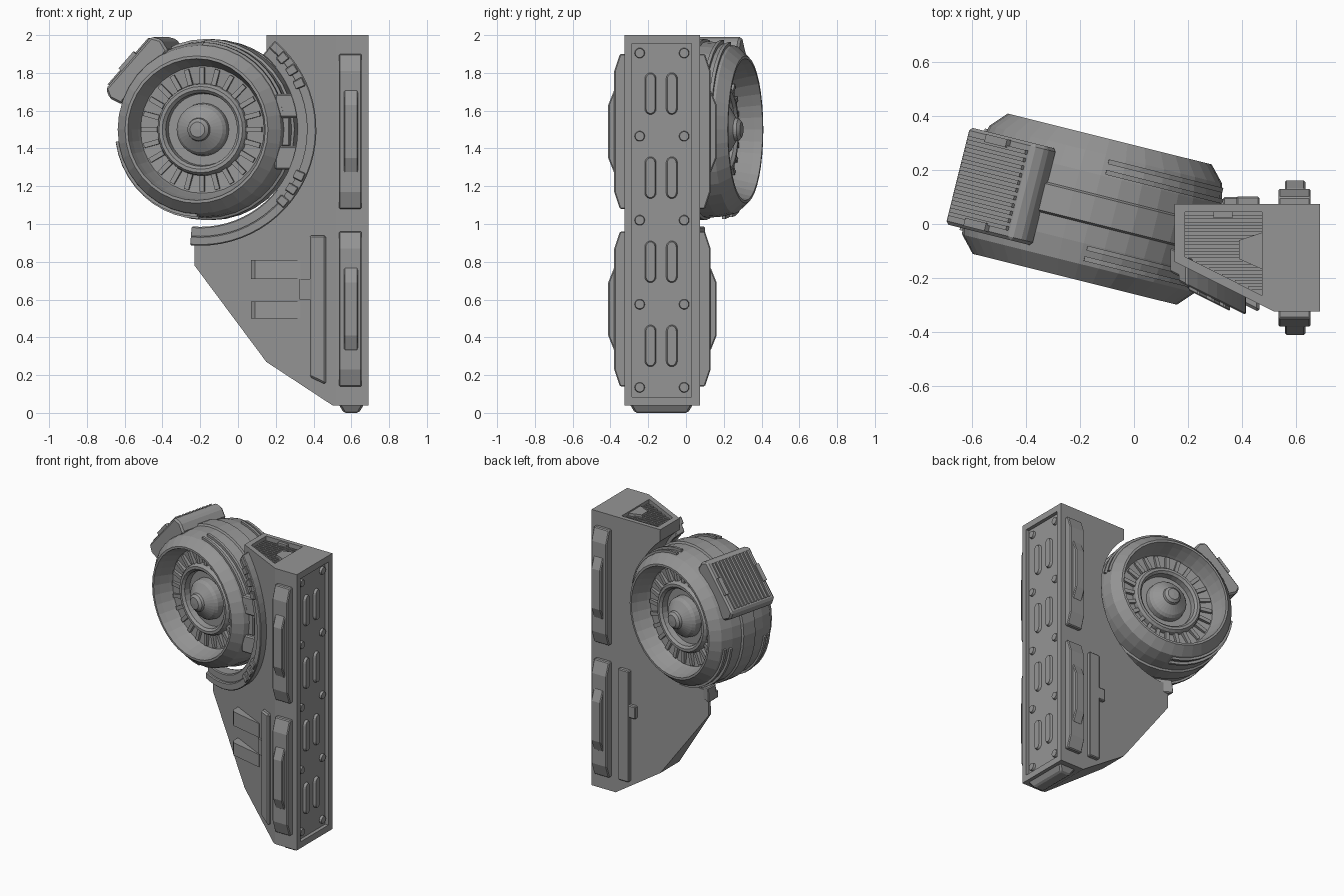
import bpy, bmesh
from math import sin, cos, radians, pi
from mathutils import Matrix

if "Cube" in bpy.data.objects:
    bpy.data.objects.remove(bpy.data.objects["Cube"])

I = Matrix.Identity(4)
ENG = Matrix.Translation((-0.155, 0.055, 1.5)) @ Matrix.Rotation(radians(-14), 4, 'Z')
ACX, ACZ = -0.2, 1.5                       # centre of the saddle arc
DARK = bpy.data.materials.new("dark_grey")
DARK.diffuse_color = (0.3, 0.3, 0.3, 1)
DARK.use_nodes = True
DARK.node_tree.nodes["Principled BSDF"].inputs["Base Color"].default_value = DARK.diffuse_color


def finish(name, bm, bevel=0):
    bmesh.ops.recalc_face_normals(bm, faces=bm.faces)
    me = bpy.data.meshes.new(name)
    bm.to_mesh(me)
    bm.free()
    me.materials.append(DARK)
    ob = bpy.data.objects.new(name, me)
    bpy.context.collection.objects.link(ob)
    if bevel:
        m = ob.modifiers.new("bevel", 'BEVEL')
        m.width, m.segments = bevel, 1
    return ob


def add_prism(bm, pts, fa, fb):
    """Join two copies of an outline, placed by fa and fb."""
    a = [bm.verts.new(fa(*p)) for p in pts]
    b = [bm.verts.new(fb(*p)) for p in pts]
    bm.faces.new(a)
    bm.faces.new(b[::-1])
    for i in range(len(pts)):
        j = (i + 1) % len(pts)
        bm.faces.new((a[i], b[i], b[j], a[j]))


def boxes(name, items, bevel=0):
    """items: (centre, size, matrix)"""
    bm = bmesh.new()
    for c, s, m in items:
        bmesh.ops.create_cube(bm, size=1, matrix=m @ Matrix.Translation(c) @ Matrix.Diagonal((*s, 1)))
    return finish(name, bm, bevel)


def slope(x):
    """y of the slanted front face of the pylon"""
    return max(-0.325, -0.14 - 0.5 * (x - 0.15))


def on_slope(bm, pts, out, back=0.03):
    add_prism(bm, pts, lambda x, z: (x, slope(x) - out, z), lambda x, z: (x, slope(x) + back, z))


def rect(x0, x1, z0, z1):
    return [(x0, z0), (x1, z0), (x1, z1), (x0, z1)]


def arc(r, a0, a1, n):
    return [(ACX + r * cos(radians(a0 + (a1 - a0) * i / n)),
             ACZ + r * sin(radians(a0 + (a1 - a0) * i / n))) for i in range(n + 1)]


def sector(r0, r1, a0, a1, n):
    return arc(r0, a0, a1, n) + arc(r1, a1, a0, n)


def cut(ob, cutter):
    m = ob.modifiers.new("cut", 'BOOLEAN')
    m.operation, m.solver, m.object = 'DIFFERENCE', 'EXACT', cutter
    cutter.hide_render = True
    cutter.hide_viewport = True


# Pylon body: side outline with engine saddle, front face cut slanted
outline = [(0.15, 2.0), (0.69, 2.0), (0.69, 0.04), (0.5, 0.04), (0.15, 0.27), (-0.23, 0.78)]
outline += arc(0.545, -93, 50, 24)
bm = bmesh.new()
add_prism(bm, outline, lambda x, z: (x, -0.325, z), lambda x, z: (x, 0.075, z))
bmesh.ops.bisect_plane(bm, geom=bm.verts[:] + bm.edges[:] + bm.faces[:], plane_co=(0.15, -0.14, 0),
                       plane_no=(-0.5, -1, 0), clear_outer=True)
bmesh.ops.holes_fill(bm, edges=[e for e in bm.edges if e.is_boundary], sides=0)
pylon = finish("pylon_body", bm)
cut(pylon, boxes("side_recess_cutter", [((0.70, -0.1275, 1.02), (0.07, 0.315, 1.87), I)]))
bm = bmesh.new()
add_prism(bm, [(0.19, 0.045), (0.475, 0.045), (0.475, -0.265), (0.19, -0.122)],
          lambda x, y: (x, y, 1.95), lambda x, y: (x, y, 2.05))
cut(pylon, finish("top_recess_cutter", bm))

# Top vent slats and wedge
slats = []
for i in range(12):
    y = 0.025 - 0.024 * i
    x0 = 0.185 if y > -0.12 else 0.185 + (-0.12 - y) * 2
    slats.append((((x0 + 0.48) / 2, y, 1.96), (0.48 - x0, 0.013, 0.03), I))
slats.append(((0.33, 0.035, 1.975), (0.07, 0.025, 0.03), I))
boxes("top_vent_slats", slats)
bm = bmesh.new()
add_prism(bm, [(0.39, -0.06), (0.48, -0.03), (0.48, -0.17), (0.39, -0.13)],
          lambda x, y: (x, y, 1.94), lambda x, y: (x, y, 1.99))
finish("top_vent_wedge", bm)

# Capsules and rivets in the side recess
bm = bmesh.new()
for y in (-0.188, -0.075):
    for z in (1.69, 1.245, 0.80, 0.355):
        pts = [(y + s * 0.032 * cos(a), z + s * (0.08 + 0.032 * sin(a)))
               for s in (1, -1) for a in [pi * k / 8 for k in range(9)]]
        add_prism(bm, pts, lambda p, q: (0.66, p, q),
                  lambda p, q: (0.682, y + (p - y) * 0.75, z + (q - z) * 0.94))
finish("side_capsules", bm)
bm = bmesh.new()
for y in (-0.245, -0.01):
    for z in (1.905, 1.465, 1.02, 0.575, 0.135):
        bmesh.ops.create_cone(bm, cap_ends=True, segments=14, radius1=0.028, radius2=0.024, depth=0.02,
                              matrix=Matrix.Translation((0.671, y, z)) @ Matrix.Rotation(pi / 2, 4, 'Y'))
finish("side_rivets", bm)

# Side plates, front and back, upper and lower
for tag, zc in (("lower", 0.55), ("upper", 1.49)):
    for side, y0, s in (("front", -0.325, -1), ("back", 0.075, 1)):
        for part, x0, x1, base, low, top, h0, h1 in (("plate", 0.535, 0.655, -0.02, 0.025, 0.055, 0.41, 0.32),
                                                     ("plate_ridge", 0.56, 0.635, 0.03, 0.055, 0.087, 0.22, 0.14)):
            bm = bmesh.new()
            pts = [(base, -h0), (low, -h0), (top, -h1), (top, h1), (low, h0), (base, h0)]
            add_prism(bm, pts, lambda d, h: (x0, y0 + s * d, zc + h), lambda d, h: (x1, y0 + s * d, zc + h))
            finish(f"{tag}_{side}_{part}", bm, 0.006)

# Foot under the pylon
bm = bmesh.new()
add_prism(bm, rect(0, 1, 0, 1), lambda u, v: (0.53 + 0.14 * u, -0.3 + 0.34 * v, 0.05),
          lambda u, v: (0.56 + 0.08 * u, -0.27 + 0.28 * v, 0.0))
finish("foot", bm, 0.01)

# Wedge bars on the slanted front, strips on front and back
bm = bmesh.new()
for z0, z1 in ((0.71, 0.81), (0.50, 0.59)):
    add_prism(bm, [(0.07, -0.08), (0.07, -0.155), (0.09, -0.178), (0.33, -0.234), (0.33, -0.2)],
              lambda x, y: (x, y, z0), lambda x, y: (x, y, z1))
on_slope(bm, rect(0.325, 0.385, 0.60, 0.71), 0.012)
finish("front_bars", bm)
bm = bmesh.new()
on_slope(bm, [(0.38, 0.19), (0.465, 0.15), (0.465, 0.94), (0.38, 0.94)], 0.03)
finish("front_strip", bm, 0.01)
boxes("back_strip", [((0.4225, 0.08, 0.545), (0.085, 0.045, 0.79), I),
                     ((0.36, 0.08, 0.655), (0.06, 0.04, 0.09), I)], 0.006)

# Saddle band around the engine, with lugs
bm = bmesh.new()
for r0, r1, out in ((0.515, 0.58, 0.045), (0.565, 0.615, 0.065)):
    on_slope(bm, sector(r0, r1, -95, 50, 28), out, 0.045)
finish("saddle_band", bm, 0.006)
bm = bmesh.new()
for a in (41, 33, 25, -25, -33, -41):
    on_slope(bm, sector(0.55, 0.605, a - 2.4, a + 2.4, 1), 0.08)
finish("saddle_lugs", bm, 0.005)
boxes("engine_clamps", [((0.27, -0.14, z), (0.15, 0.2, 0.125), I) for z in (1.625, 1.35)]
      + [((0.24, -0.12, 1.49), (0.07, 0.2, 0.16), I)], 0.008)


# Engine
def lathe(name, prof, seg):
    bm = bmesh.new()
    vs = [bm.verts.new((r, v, 0)) for r, v in prof]
    es = [bm.edges.new(p) for p in zip(vs, vs[1:])]
    bmesh.ops.spin(bm, geom=vs + es, cent=(0, 0, 0), axis=(0, 1, 0), angle=2 * pi, steps=seg)
    bmesh.ops.remove_doubles(bm, verts=bm.verts, dist=1e-4)
    ob = finish(name, bm)
    ob.matrix_world = ENG
    return ob


def both(half):
    return half + [(r, -v) for r, v in half[::-1]]


lathe("engine_shell", both([(0.33, 0.12), (0.345, 0.16), (0.365, 0.225), (0.375, 0.268), (0.39, 0.268),
                            (0.445, 0.208), (0.462, 0.13), (0.467, 0.057), (0.48, 0.05)]), 36)
lathe("engine_core", both([(0, 0.25), (0.04, 0.247), (0.058, 0.232), (0.062, 0.215), (0.12, 0.178), (0.135, 0.16),
                           (0.14, 0.12), (0.19, 0.12), (0.195, 0.16), (0.21, 0.175), (0.228, 0.175), (0.24, 0.16),
                           (0.245, 0.13), (0.35, 0.14)]), 32)
blades = []
for i in range(24):
    m = ENG @ Matrix.Rotation(2 * pi * i / 24, 4, 'Y')
    blades += [((0.285, s * 0.138, 0), (0.085, 0.032, 0.026), m) for s in (-1, 1)]
boxes("fan_blades", blades)

# Curved rails on the shell
bm = bmesh.new()
for a0, a1 in ((12, 88), (188, 268)):
    for s in (-1, 1):
        for v, r in ((0.145, 0.474), (0.185, 0.463)):
            pts = [(q * cos(radians(a)), q * sin(radians(a))) for q, lo, hi in ((0.43, a0, a1), (r, a1, a0))
                   for a in [lo + (hi - lo) * k / 10 for k in range(11)]]
            add_prism(bm, pts, lambda x, z: (x, s * v - 0.009, z), lambda x, z: (x, s * v + 0.009, z))
finish("shell_rails", bm).matrix_world = ENG

# Slatted vent housing on the upper left of the shell
V = ENG @ Matrix.Rotation(-radians(138), 4, 'Y')
bm = bmesh.new()
add_prism(bm, [(0.41, -0.19), (0.48, -0.21), (0.53, -0.185), (0.53, 0.185), (0.48, 0.21), (0.41, 0.19)],
          lambda r, t: (r, -0.185, t), lambda r, t: (r, 0.185, t))
finish("vent_housing", bm, 0.012).matrix_world = V
boxes("vent_slats", [((0.53, -0.145 + 0.029 * i, 0), (0.024, 0.015, 0.33), V) for i in range(11)]
      + [((0.53, s * 0.16, 0), (0.04, 0.03, 0.12), V) for s in (-1, 1)])
